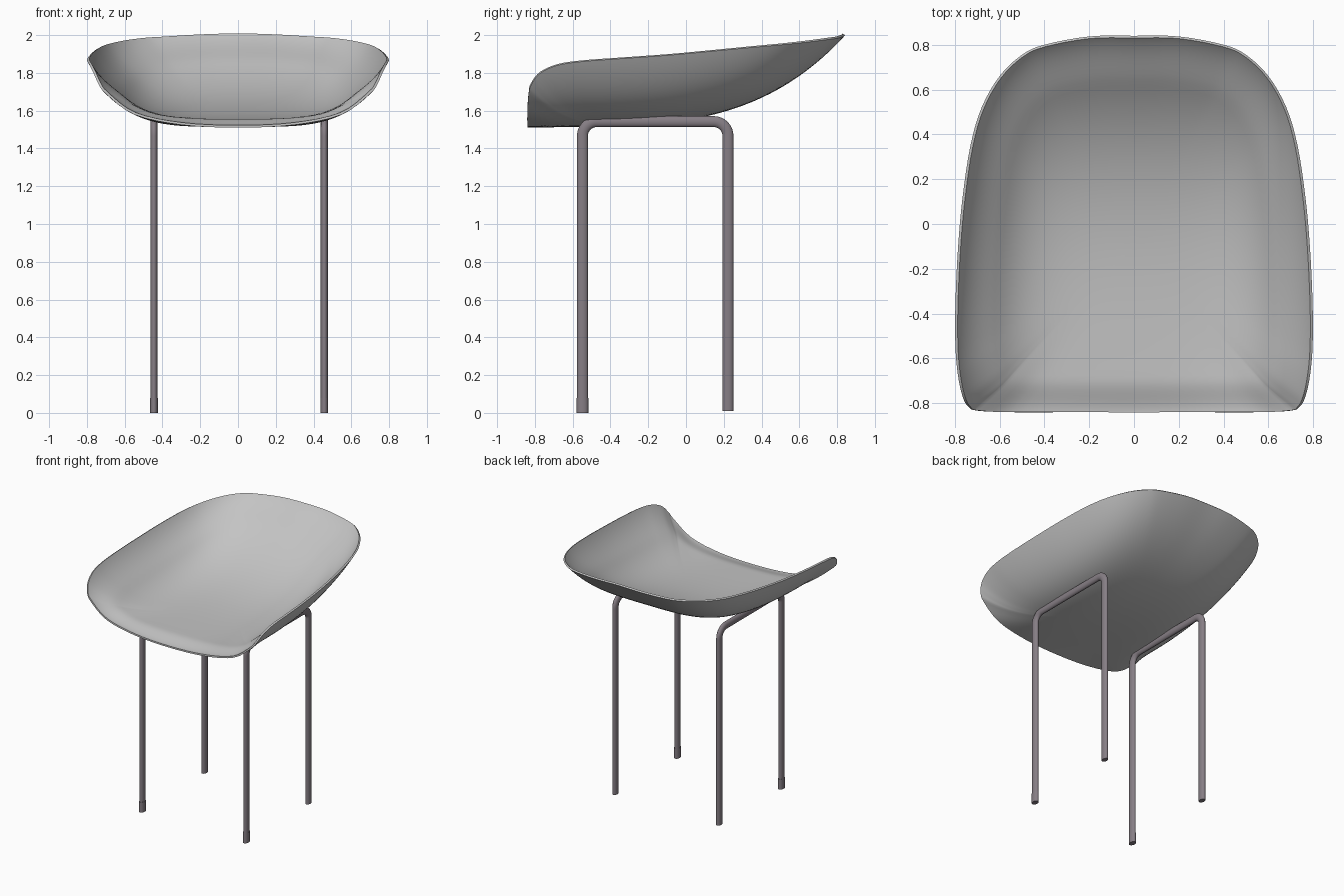
import bpy, bmesh, math
from mathutils import Vector

if "Cube" in bpy.data.objects:
    bpy.data.objects.remove(bpy.data.objects["Cube"])


def material(name, rgb):
    m = bpy.data.materials.new(name)
    m.diffuse_color = (*rgb, 1)
    m.use_nodes = True
    m.node_tree.nodes["Principled BSDF"].inputs["Base Color"].default_value = m.diffuse_color
    return m


seat_grey = material("seat grey", (0.55, 0.55, 0.55))
leg_grey = material("warm leg grey", (0.24, 0.21, 0.235))


def finish(bm, name, mat, angle=40):
    bmesh.ops.recalc_face_normals(bm, faces=bm.faces)
    me = bpy.data.meshes.new(name)
    bm.to_mesh(me)
    bm.free()
    me.materials.append(mat)
    ob = bpy.data.objects.new(name, me)
    bpy.context.collection.objects.link(ob)
    bpy.ops.object.select_all(action='DESELECT')
    ob.select_set(True)
    bpy.context.view_layer.objects.active = ob
    bpy.ops.object.shade_smooth_by_angle(angle=math.radians(angle))
    return ob


# Seat rim, right half, from the back centre to the front centre
RIM = [(0, .84, 2.0), (.2, .837, 1.995), (.4, .80, 1.983), (.5, .755, 1.977),
       (.6, .66, 1.965), (.68, .52, 1.95), (.73, .35, 1.935), (.765, .12, 1.913),
       (.785, -.1, 1.893), (.797, -.35, 1.875), (.797, -.55, 1.86),
       (.785, -.68, 1.84), (.765, -.77, 1.80), (.74, -.815, 1.745),
       (.7, -.833, 1.69), (.55, -.84, 1.58), (.3, -.84, 1.525), (0, -.84, 1.51)]


def smooth_loop(points, steps):
    # Catmull-Rom through a closed loop
    out, n = [], len(points)
    for i in range(n):
        a, b, c, d = (Vector(points[(i + k - 1) % n]) for k in range(4))
        for s in range(steps):
            t = s / steps
            out.append(0.5 * (2 * b + (c - a) * t + (2 * a - 5 * b + 4 * c - d) * t * t
                              + (3 * b - a - 3 * c + d) * t ** 3))
    return out


def underside(x, y):
    # dished height: rises to the back and to both sides
    v = max(0, (y + .84) / 1.68)
    return 1.513 + .477 * v ** 3.7 + .35 * (abs(x) / .8) ** 4.2


def build_seat():
    loop = smooth_loop(RIM + [(-x, y, z) for x, y, z in RIM[-2:0:-1]], 4)
    n, rings, cy = len(loop), 28, -.1
    bm = bmesh.new()
    outer, radii = [[bm.verts.new((0, cy, underside(0, cy)))]], [0]
    for k in range(1, rings + 1):
        r = math.sin(k / rings * math.pi / 2)
        radii.append(r)
        ring = []
        for p in loop:
            x, y = p.x * r, cy + (p.y - cy) * r
            z = underside(x, y) + (p.z - underside(p.x, p.y)) * r ** 6
            ring.append(bm.verts.new((x, y, z)))
        outer.append(ring)

    def skin(layers):
        for j in range(n):
            bm.faces.new((layers[0][0], layers[1][j], layers[1][(j + 1) % n]))
            for a, b in zip(layers[1:], layers[2:]):
                bm.faces.new((a[j], b[j], b[(j + 1) % n], a[(j + 1) % n]))

    skin(outer)
    bm.normal_update()
    # upper skin: thick in the middle, tapering to a thin rim
    inner = []
    for r, ring in zip(radii, outer):
        d = min(1, (1 - r) / .2)
        t = .013 + .03 * d * d * (3 - 2 * d)
        inner.append([bm.verts.new(v.co + v.normal * (t if v.normal.z > 0 else -t))
                      for v in ring])
    skin(inner)
    a, b = outer[-1], inner[-1]
    for j in range(n):
        k = (j + 1) % n
        bm.faces.new((a[j], a[k], b[k], b[j]))
    finish(bm, "seat", seat_grey, 50)


def tube(name, x, path, rx, ry, sides=20):
    # path: list of (y, z, angle of the outward normal)
    bm = bmesh.new()
    rows = []
    for y, z, th in path:
        row = []
        for i in range(sides):
            a = 2 * math.pi * i / sides
            o = ry * math.cos(a)
            row.append(bm.verts.new((x + rx * math.sin(a), y + o * math.cos(th),
                                     z + o * math.sin(th))))
        rows.append(row)
    for a, b in zip(rows, rows[1:]):
        for i in range(sides):
            j = (i + 1) % sides
            bm.faces.new((a[i], a[j], b[j], b[i]))
    bm.faces.new(rows[0])
    bm.faces.new(rows[-1])
    finish(bm, name, leg_grey)


build_seat()

# Bent tube leg frames, one per side, with feet on the front legs
YF, YB, TOP, R = -.548, .222, 1.542, .075
arc = [i / 10 * math.pi / 2 for i in range(11)]
frame = [(YF, .005, math.pi)]
frame += [(YF + R + R * math.cos(math.pi - a), TOP - R + R * math.sin(a), math.pi - a)
          for a in arc]
frame += [(YB - R + R * math.sin(a), TOP - R + R * math.cos(a), math.pi / 2 - a)
          for a in arc]
frame += [(YB, .01, 0)]
for side, x in (("left", -.445), ("right", .457)):
    tube(side + "_leg_frame", x, frame, .019, .029)
    tube(side + "_front_foot", x, [(YF, 0, math.pi), (YF, .08, math.pi)], .0205, .0305)
